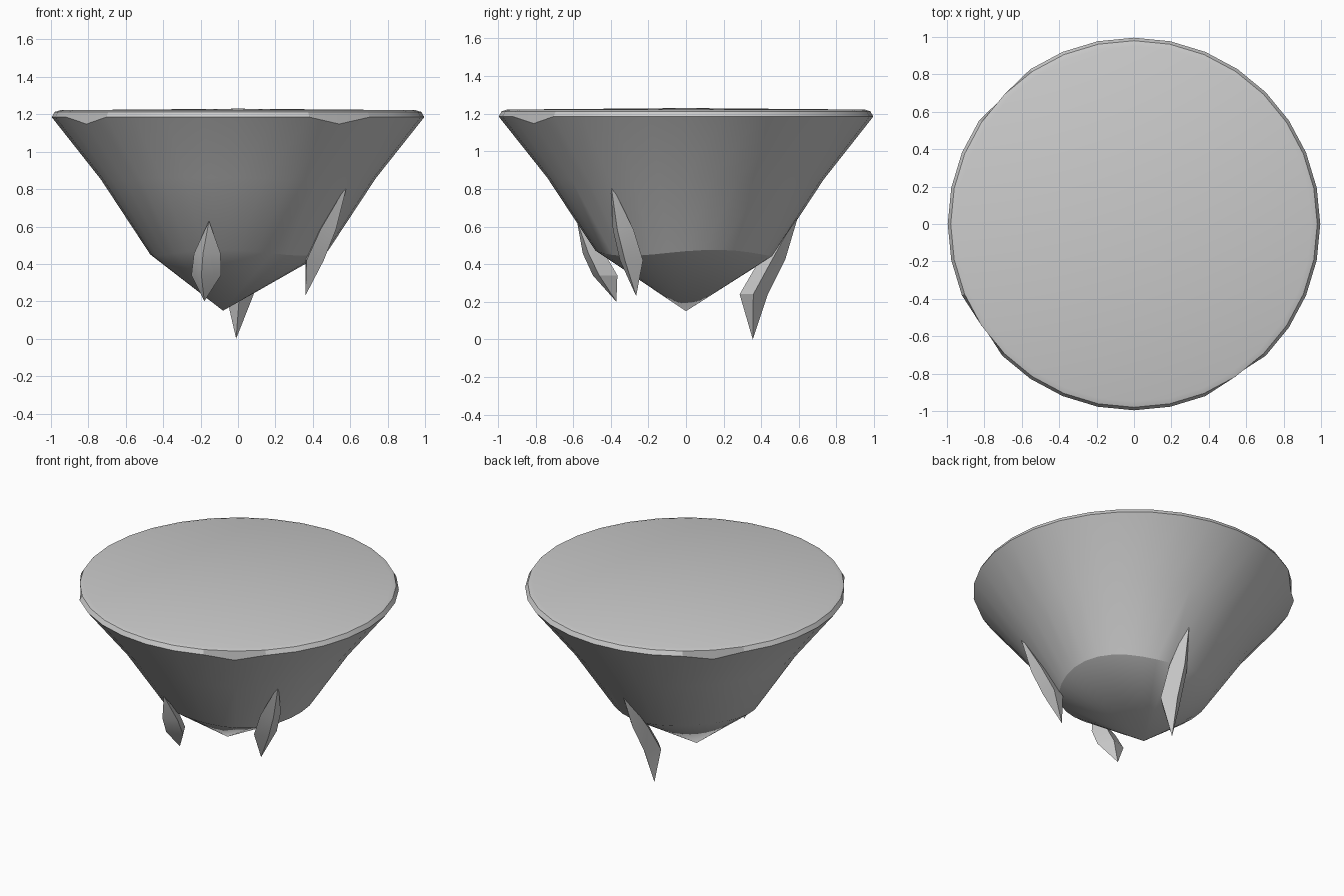
import bpy, bmesh, math
from mathutils import Vector

if "Cube" in bpy.data.objects:
    bpy.data.objects.remove(bpy.data.objects["Cube"])

N = 32


def make_object(name, bm, angle=25):
    bmesh.ops.recalc_face_normals(bm, faces=bm.faces)
    me = bpy.data.meshes.new(name)
    bm.to_mesh(me)
    bm.free()
    ob = bpy.data.objects.new(name, me)
    bpy.context.collection.objects.link(ob)
    bpy.ops.object.select_all(action='DESELECT')
    ob.select_set(True)
    bpy.context.view_layer.objects.active = ob
    bpy.ops.object.shade_smooth_by_angle(angle=math.radians(angle))
    return ob


def skin(bm, rings, start=None, end=None):
    """Bridge equal-length rings, optionally closing each end with a point."""
    loops = [[bm.verts.new(p) for p in r] for r in rings]
    n = len(loops[0])
    for a, b in zip(loops, loops[1:]):
        for i in range(n):
            j = (i + 1) % n
            bm.faces.new((a[i], a[j], b[j], b[i]))
    for point, loop in ((start, loops[0]), (end, loops[-1])):
        if point is None:
            continue
        v = bm.verts.new(point)
        for i in range(n):
            bm.faces.new((v, loop[i], loop[(i + 1) % n]))


def circle(r, z, wave=0.0, dips=()):
    pts = []
    for i in range(N):
        a = math.tau * i / N
        dz = wave * math.sin(3 * a + 0.6) + (-0.037 if i in dips else 0)
        rr = r + 0.6 * dz
        pts.append((rr * math.cos(a), rr * math.sin(a), z + dz))
    return pts


# Inverted rock cone with an off-centre tip and two chipped rim corners
bm = bmesh.new()
skin(bm, [circle(0.475, 0.46, 0.016), circle(0.735, 0.855, 0.006),
          circle(0.996, 1.185, 0, (12, 19, 27))], start=(-0.08, 0, 0.15))
make_object("rock_body", bm)

# Shallow ground cap with bevelled rim
bm = bmesh.new()
skin(bm, [circle(0.996, 1.185, 0, (12, 19, 27)), circle(0.98, 1.213),
          circle(0.95, 1.222)], end=(0, 0, 1.23))
make_object("ground_cap", bm)


def spike(name, tip, mid, top, width, depth):
    """Four-sided shard: point, diamond waist, narrowing shoulder, point."""
    tip, mid, top = Vector(tip), Vector(mid), Vector(top)
    out = Vector((mid.x, mid.y, 0)).normalized()
    side = Vector((-out.y, out.x, 0))

    def diamond(c, k):
        return [c + out * depth * k, c + side * width * k,
                c - out * depth * k, c - side * width * k]
    bm = bmesh.new()
    skin(bm, [diamond(mid, 1), diamond(mid.lerp(top, 0.4), 0.9)], tip, top)
    make_object(name, bm, 20)


# Hanging shards
spike("front_shard", (-0.18, -0.37, 0.20), (-0.17, -0.43, 0.34), (-0.155, -0.58, 0.63), 0.085, 0.07)
spike("right_shard", (0.36, -0.265, 0.23), (0.41, -0.29, 0.42), (0.585, -0.40, 0.83), 0.075, 0.06)
spike("back_shard", (-0.01, 0.355, 0.0), (0.01, 0.36, 0.24), (0.06, 0.61, 0.70), 0.075, 0.075)
